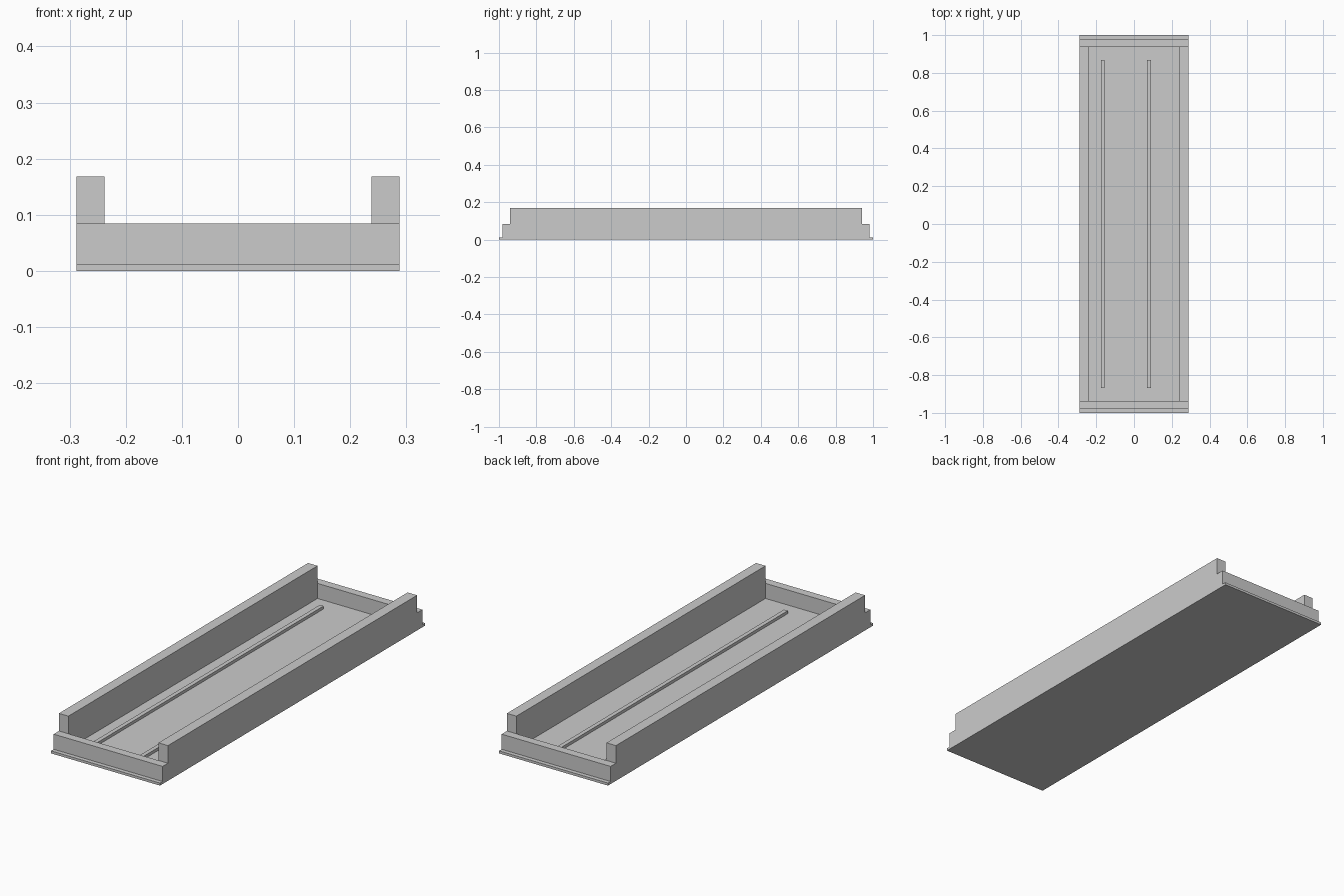
import bpy

default_cube = bpy.data.objects.get("Cube")
if default_cube:
    bpy.data.objects.remove(default_cube, do_unlink=True)

grey = bpy.data.materials.new("plain_grey")
grey.use_nodes = True
colour = (0.6, 0.6, 0.6, 1)
grey.diffuse_color = colour
shader = next(n for n in grey.node_tree.nodes if n.type == "BSDF_PRINCIPLED")
shader.inputs["Base Color"].default_value = colour


def box(name, x, y, z):
    """Add a box from its (low, high) range on each axis."""
    ranges = (x, y, z)
    bpy.ops.mesh.primitive_cube_add(size=1, location=[(a + b) / 2 for a, b in ranges])
    obj = bpy.context.object
    obj.name = name
    obj.scale = [b - a for a, b in ranges]
    bpy.ops.object.transform_apply(location=False, rotation=False, scale=True)
    obj.data.materials.append(grey)
    return obj


HALF_WIDTH, WALL_INNER = 0.288, 0.238
WALL_END, END_OUTER = 0.94, 0.98
FLOOR, END_TOP, SIDE_TOP = 0.012, 0.084, 0.168

# Thin floor plate that projects past the end walls
box("base_plate", (-HALF_WIDTH, HALF_WIDTH), (-1, 1), (0, FLOOR))

# Tall side walls and low end walls
for side, sign in (("left", 1), ("right", -1)):
    box(side + "_side_wall", sorted((sign * WALL_INNER, sign * HALF_WIDTH)),
        (-WALL_END, WALL_END), (FLOOR, SIDE_TOP))
for end, sign in (("back", 1), ("front", -1)):
    box(end + "_end_wall", (-HALF_WIDTH, HALF_WIDTH),
        sorted((sign * WALL_END, sign * END_OUTER)), (FLOOR, END_TOP))

# Two slim raised rails, set off centre along the floor
for side, x in (("left", 0.08), ("right", -0.165)):
    box(side + "_floor_rail", (x - 0.01, x + 0.01), (-0.868, 0.868), (FLOOR, 0.026))
